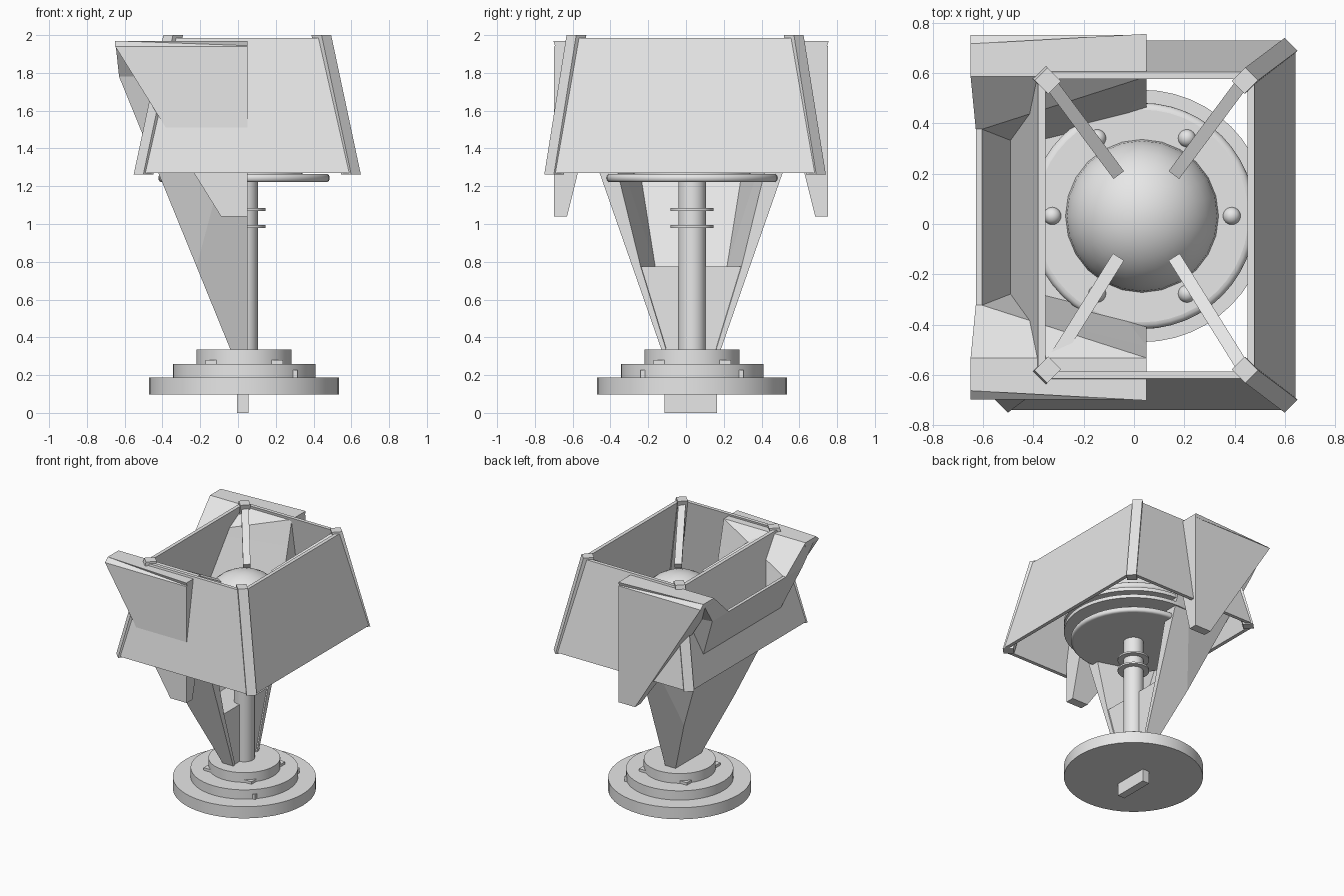
import bpy, bmesh, math
from mathutils import Vector

cube = bpy.data.objects.get("Cube")
if cube:
    bpy.data.objects.remove(cube, do_unlink=True)

grey = bpy.data.materials.new("light_grey")
grey.use_nodes = True
grey.diffuse_color = (0.8, 0.8, 0.8, 1)
grey.node_tree.nodes["Principled BSDF"].inputs["Base Color"].default_value = (0.8, 0.8, 0.8, 1)

C = 0.032           # lamp axis, same in x and y
CY = 0.027          # mirror plane of the funnel
SX, SY = 0.049, -0.005   # shade centre


def hull(name, points):
    """Flat-faced convex solid around a few corner points."""
    bm = bmesh.new()
    for p in points:
        bm.verts.new(p)
    bmesh.ops.convex_hull(bm, input=bm.verts)
    bmesh.ops.dissolve_limit(bm, angle_limit=0.01, verts=bm.verts, edges=bm.edges)
    bmesh.ops.recalc_face_normals(bm, faces=bm.faces)
    mesh = bpy.data.meshes.new(name)
    bm.to_mesh(mesh)
    bm.free()
    mesh.materials.append(grey)
    ob = bpy.data.objects.new(name, mesh)
    bpy.context.collection.objects.link(ob)


def box(name, x, y, z):
    hull(name, [(a, b, c) for a in x for b in y for c in z])


def finish(ob, name):
    ob.name = name
    ob.data.materials.append(grey)
    bpy.ops.object.shade_smooth_by_angle(angle=math.radians(35))


def disc(name, r, z0, z1, rounding=0):
    bpy.ops.mesh.primitive_cylinder_add(vertices=48, radius=r, depth=z1 - z0,
                                        location=(C, C, (z0 + z1) / 2))
    ob = bpy.context.object
    if rounding:
        bev = ob.modifiers.new("round_edge", "BEVEL")
        bev.width, bev.segments = rounding, 4
    finish(ob, name)


def dome(name, r, loc):
    """Upper half of a ball."""
    bpy.ops.mesh.primitive_uv_sphere_add(segments=24, ring_count=16, radius=r, location=loc)
    ob = bpy.context.object
    bm = bmesh.new()
    bm.from_mesh(ob.data)
    bmesh.ops.delete(bm, geom=[v for v in bm.verts if v.co.z < -0.001], context="VERTS")
    bm.to_mesh(ob.data)
    bm.free()
    finish(ob, name)


# Stepped base with a tang underneath
box("base_tang", (-0.005, 0.055), (-0.115, 0.165), (0, 0.11))
disc("base_lower", 0.502, 0.098, 0.188)
disc("base_middle", 0.377, 0.188, 0.26)
disc("base_upper", 0.252, 0.26, 0.335)
box("base_square_plate", (C - 0.205, C + 0.205), (C - 0.205, C + 0.205), (0.25, 0.28))
for s in (-1, 1):
    y = C + s * 0.26
    box("base_peg", (0.29, 0.315), (y - 0.013, y + 0.013), (0.18, 0.226))

# Pole and collars
disc("pole", 0.073, 0.33, 1.25)
for z in (0.987, 1.077):
    disc("pole_collar", 0.114, z - 0.007, z + 0.007)

# Finned lamp body with dome and studs
disc("lamp_core", 0.31, 1.222, 1.45)
disc("lamp_bottom_fin", 0.453, 1.222, 1.265, 0.018)
for z in (1.305, 1.365):
    disc("lamp_fin", 0.502, z, z + 0.028)
disc("lamp_cap", 0.45, 1.42, 1.475, 0.027)
dome("lamp_dome", 0.305, (C, C, 1.47))
for i in range(6):
    a = i * math.pi / 3
    dome("lamp_stud", 0.035, (C + 0.357 * math.cos(a), C + 0.357 * math.sin(a), 1.474))


# Half funnel: outer back edge and half width grow with height
def back(z):
    return max(-0.65, -0.04 - 0.408 * (z - 0.335))


def wide(z):
    return 0.157 + 0.35 * (z - 0.335)


FRONT = 0.05
BASE, FLOOR, LIP, TOP = 0.333, 0.775, 1.78, 1.97
hull("funnel_foot", [(x, CY + s * (wide(z) - 0.01), z) for z in (BASE, FLOOR)
                     for s in (-1, 1) for x in (FRONT - 0.008, back(z))])
hull("funnel_back_wall", [(back(z) + t, CY + s * w, z) for z, w in ((FLOOR, 0.21), (LIP, 0.36))
                          for s in (-1, 1) for t in (0, 0.025)])


def wall(name, s, sections):
    """Side wall; each section is height, outer back, inner front and inner back width."""
    pts = []
    for z, w_out, w_front, w_back in sections:
        pts += [(FRONT, CY + s * wide(z), z), (back(z), CY + s * w_out, z),
                (FRONT, CY + s * w_front, z), (back(z) + 0.025, CY + s * w_back, z),
                (back(z), CY + s * w_back, z)]
    hull(name, pts)


for s in (-1, 1):
    foot = (BASE, wide(BASE), 0.132, 0.132)
    floor = (FLOOR, wide(FLOOR), 0.267, 0.19)
    lip = (LIP, 0.55, 0.513, 0.35)
    wall("funnel_leg", s, (foot, floor))
    wall("funnel_side_wall", s, (floor, lip))
    wall("funnel_side_rim", s, (lip, (TOP, 0.69, 0.56, 0.56)))
    # Hanging side fin: height, slanted edge, inner and outer width
    rows = ((1.04, -0.09, 0.657, 0.725), (1.45, -0.345, 0.555, 0.725),
            (1.94, -0.65, 0.56, 0.725), (TOP, -0.65, 0.56, 0.69))
    hull("side_fin", [(x, CY + s * w, z) for z, edge, w0, w1 in rows
                      for x in (FRONT, edge) for w in (w0, w1)])

# Shade: four sloped panels; each row is height, half width in x and y
ROWS = ((1.27, 0.593, 0.735), (1.985, 0.43, 0.61))
THICK, CORNER = 0.028, 0.045
for s in (-1, 1):
    hull("shade_end_panel", [(SX + s * (hx - t), SY + e * (hy - CORNER), z)
                             for z, hx, hy in ROWS for t in (0, THICK) for e in (-1, 1)])
    hull("shade_side_panel", [(SX + e * (hx - CORNER), SY + s * (hy - t), z)
                              for z, hx, hy in ROWS for t in (0, THICK) for e in (-1, 1)])


def bar(name, a, b, side, up):
    """Straight bar between two points with a rectangular section."""
    hull(name, [Vector(p) + side * i + up * j for p in (a, b) for i in (-1, 1) for j in (-1, 1)])


# Corner posts and the arms holding the shade on the dome
for sx in (-1, 1):
    for sy in (-1, 1):
        out = Vector((sx, sy, 0)).normalized()
        side = Vector((-out.y, out.x, 0))
        bar("shade_post", (SX + sx * 0.549, SY + sy * 0.693, 1.262),
            (SX + sx * 0.392, SY + sy * 0.575, 2.0), side * 0.036, out * 0.038)
        a = Vector((SX + sx * 0.4, SY + sy * 0.59, 1.965))
        b = Vector((SX + sx * 0.115, C + sy * 0.17, 1.725))
        across = (b - a).cross(Vector((0, 0, 1))).normalized()
        up = across.cross(b - a).normalized()
        bar("shade_arm", a, b, across * 0.026, up * 0.02)
